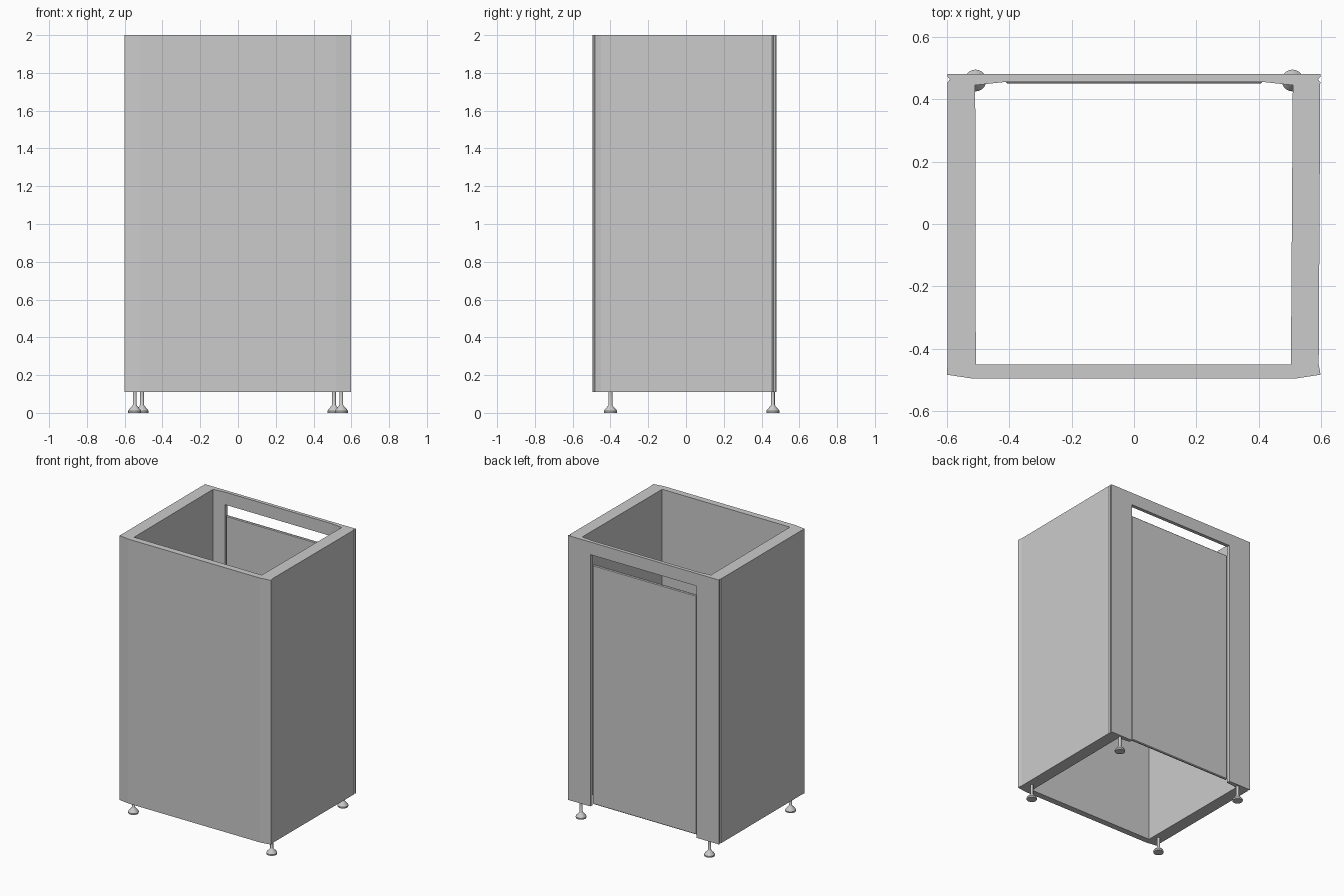
import bpy, bmesh, math

if "Cube" in bpy.data.objects:
    bpy.data.objects.remove(bpy.data.objects["Cube"])

FLOOR, TOP, LINTEL = 0.11, 2.0, 1.91


def mesh_object(name, bm):
    bmesh.ops.recalc_face_normals(bm, faces=bm.faces)
    me = bpy.data.meshes.new(name)
    bm.to_mesh(me)
    bm.free()
    ob = bpy.data.objects.new(name, me)
    bpy.context.collection.objects.link(ob)
    return ob


def prism(name, outline, z0, z1):
    """Extrude a plan outline upward from z0 to z1."""
    bm = bmesh.new()
    face = bm.faces.new([bm.verts.new((x, y, z0)) for x, y in outline])
    ext = bmesh.ops.extrude_face_region(bm, geom=[face])["geom"]
    verts = [v for v in ext if isinstance(v, bmesh.types.BMVert)]
    bmesh.ops.translate(bm, verts=verts, vec=(0, 0, z1 - z0))
    return mesh_object(name, bm)


def foot(name, x, y):
    """Levelling foot: lathed profile of (radius, z)."""
    profile = [(0, 0), (0.034, 0), (0.035, 0.01), (0.03, 0.018),
               (0.014, 0.036), (0.01, 0.042), (0.01, FLOOR), (0, FLOOR)]
    bm = bmesh.new()
    vs = [bm.verts.new((r, 0, z)) for r, z in profile]
    es = [bm.edges.new(p) for p in zip(vs, vs[1:])]
    bmesh.ops.spin(bm, geom=vs + es, cent=(0, 0, 0), axis=(0, 0, 1),
                   angle=2 * math.pi, steps=20)
    bmesh.ops.remove_doubles(bm, verts=bm.verts, dist=0.0005)
    ob = mesh_object(name, bm)
    ob.location = (x, y, 0)
    bpy.context.view_layer.objects.active = ob
    ob.select_set(True)
    bpy.ops.object.shade_smooth_by_angle(angle=math.radians(35))
    ob.select_set(False)


# Front panel with slanted outer corners
prism("front_panel", [(-0.6, -0.483), (-0.52, -0.495), (0.52, -0.495),
                      (0.598, -0.483), (0.592, -0.45), (-0.598, -0.45)], FLOOR, TOP)

# Side panels, the right one very slightly skewed
prism("left_panel", [(-0.598, -0.45), (-0.507, -0.45),
                     (-0.509, 0.445), (-0.597, 0.455)], FLOOR, TOP)
prism("right_panel", [(0.592, -0.45), (0.503, -0.45),
                      (0.509, 0.445), (0.597, 0.455)], FLOOR, TOP)

# Door posts, grooved where they meet the side panels
for side, s in (("left", -1), ("right", 1)):
    post = [(0.42, 0.48), (0.42, 0.4545), (0.509, 0.445), (0.597, 0.455),
            (0.59, 0.464), (0.598, 0.473), (0.598, 0.48)]
    prism(side + "_door_post", [(s * x, y) for x, y in post], FLOOR, TOP)

# Lintel above the doorway
prism("door_lintel", [(-0.42, 0.4545), (0.42, 0.4545),
                      (0.42, 0.48), (-0.42, 0.48)], LINTEL, TOP)

# Door, slightly recessed with eased edges
door = prism("door", [(-0.412, 0.451), (0.412, 0.451),
                      (0.412, 0.469), (-0.412, 0.469)], 0.125, 1.835)
bevel = door.modifiers.new("eased_edges", "BEVEL")
bevel.width = 0.005
bevel.segments = 1

# Feet
for side, s in (("left", -1), ("right", 1)):
    foot("front_%s_foot" % side, s * 0.547, -0.4)
    foot("back_%s_foot" % side, s * 0.508, 0.46)
